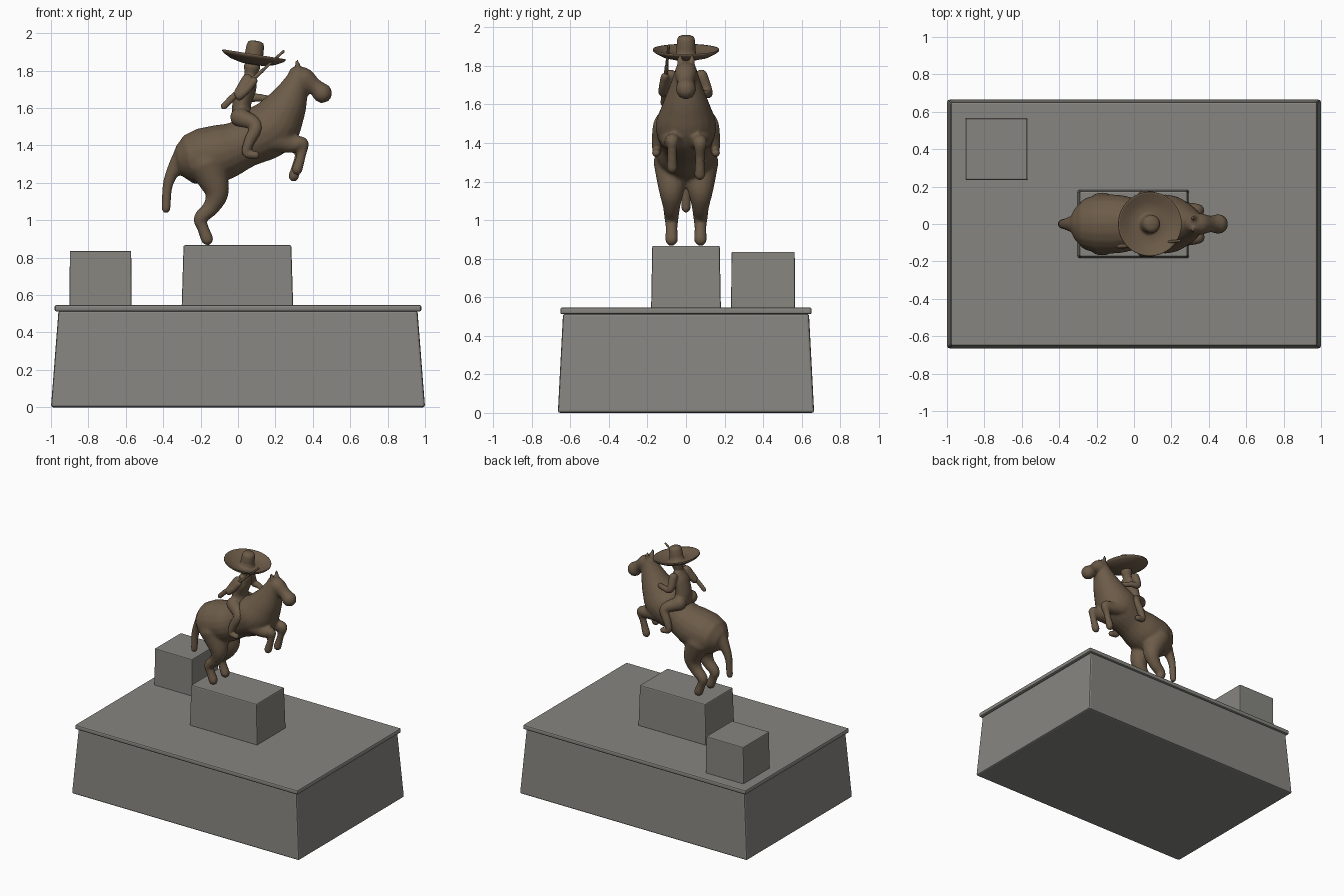
import bpy, bmesh, math
from mathutils import Vector, Matrix

cube = bpy.data.objects.get("Cube")
if cube:
    bpy.data.objects.remove(cube)


def material(name, rgb):
    m = bpy.data.materials.new(name)
    m.use_nodes = True
    m.diffuse_color = (*rgb, 1)
    m.node_tree.nodes["Principled BSDF"].inputs["Base Color"].default_value = (*rgb, 1)
    return m


STONE = material("grey stone", (0.24, 0.235, 0.215))
BRONZE = material("brown bronze", (0.15, 0.105, 0.065))


def finish(name, bm, mat):
    bmesh.ops.recalc_face_normals(bm, faces=bm.faces)
    mesh = bpy.data.meshes.new(name)
    bm.to_mesh(mesh)
    bm.free()
    mesh.materials.append(mat)
    ob = bpy.data.objects.new(name, mesh)
    bpy.context.collection.objects.link(ob)
    return ob


def block(name, centre, bottom, top, z0, z1, bevel):
    """Tapered box; bottom and top are half sizes."""
    bm = bmesh.new()
    bmesh.ops.create_cube(bm, size=2)
    for v in bm.verts:
        half, z = (top, z1) if v.co.z > 0 else (bottom, z0)
        v.co = (centre[0] + v.co.x * half[0], centre[1] + v.co.y * half[1], z)
    bmesh.ops.bevel(bm, geom=bm.edges[:], offset=bevel, segments=2, affect='EDGES', profile=0.5)
    return finish(name, bm, STONE)


def bridge(bm, rings):
    for a, b in zip(rings, rings[1:]):
        n = len(a)
        for i in range(n):
            bm.faces.new((a[i], a[(i + 1) % n], b[(i + 1) % n], b[i]))


def tube(bm, pts, wide=1.0, mirror=False, steps=6, sides=20):
    """Smooth round-ended limb through (x, y, z, radius) points."""
    p = [Vector(q) for q in pts]
    p = [2 * p[0] - p[1]] + p + [2 * p[-1] - p[-2]]
    path = []
    for a, b, c, d in zip(p, p[1:], p[2:], p[3:]):
        for k in range(steps):
            t = k / steps
            path.append(0.5 * (2 * b + (c - a) * t + (2 * a - 5 * b + 4 * c - d) * t * t
                               + (3 * b - a - 3 * c + d) * t ** 3))
    path.append(p[-2])
    spots = []
    for i, q in enumerate(path):
        tan = (path[min(i + 1, len(path) - 1)] - path[max(i - 1, 0)]).to_3d().normalized()
        caps = [0]
        if i == 0:
            caps = [-85, -60, -30, 0]
        elif i == len(path) - 1:
            caps = [0, 30, 60, 85]
        for deg in caps:
            ang = math.radians(deg)
            spots.append((q.to_3d() + tan * q.w * math.sin(ang), tan, q.w * math.cos(ang)))
    for sign in ((1, -1) if mirror else (1,)):
        rings = []
        for c, tan, r in spots:
            u = Vector((0, 1, 0))
            u = (u - tan * u.dot(tan)).normalized()
            v = tan.cross(u)
            ring = []
            for k in range(sides):
                a = math.tau * k / sides
                co = c + u * (math.cos(a) * r * wide) + v * (math.sin(a) * r)
                ring.append(bm.verts.new((co.x, co.y * sign, co.z)))
            rings.append(ring)
        bridge(bm, rings)
        bm.faces.new(rings[0])
        bm.faces.new(rings[-1])


def blend(ob, voxel, iterations):
    """Melt overlapping limbs into one sculpted surface."""
    m = ob.modifiers.new("merge", 'REMESH')
    m.mode = 'VOXEL'
    m.voxel_size = voxel
    m.use_smooth_shade = True
    s = ob.modifiers.new("soften", 'SMOOTH')
    s.factor = 0.5
    s.iterations = iterations


def smooth(ob):
    for f in ob.data.polygons:
        f.use_smooth = True


# Stone base, slab and plinths
block("base", (0, 0), (1, 0.665), (0.96, 0.638), 0, 0.515, 0.012)
block("base_slab", (0, 0), (0.98, 0.652), (0.98, 0.652), 0.512, 0.547, 0.01)
block("plinth", (-0.003, 0), (0.298, 0.181), (0.288, 0.175), 0.54, 0.867, 0.008)
block("side_block", (-0.735, 0.4), (0.166, 0.166), (0.164, 0.164), 0.54, 0.836, 0.006)

# Horse: trunk and neck, head, tail, ears, legs
bm = bmesh.new()
tube(bm, [(-0.19, 0, 1.34, 0.152), (-0.08, 0, 1.365, 0.15), (0.03, 0, 1.41, 0.132),
          (0.17, 0, 1.49, 0.152), (0.245, 0, 1.59, 0.12), (0.295, 0, 1.69, 0.083),
          (0.325, 0, 1.765, 0.058)], wide=1.04)
tube(bm, [(0.32, 0, 1.775, 0.053), (0.355, 0, 1.755, 0.058), (0.41, 0, 1.715, 0.044),
          (0.45, 0, 1.68, 0.054)])
tube(bm, [(-0.27, 0, 1.35, 0.08), (-0.335, 0, 1.28, 0.042), (-0.375, 0, 1.19, 0.028),
          (-0.385, 0, 1.06, 0.024)])
tube(bm, [(0.325, 0.03, 1.80, 0.018), (0.315, 0.033, 1.85, 0.011)], mirror=True)
tube(bm, [(-0.17, 0.07, 1.3, 0.1), (-0.115, 0.075, 1.16, 0.068), (-0.14, 0.075, 1.075, 0.046),
          (-0.2, 0.075, 1.01, 0.037), (-0.188, 0.075, 0.96, 0.031),
          (-0.165, 0.075, 0.9, 0.034)], mirror=True)
for side, dx, dz in ((1, 0, 0), (-1, 0.018, 0.035)):
    y = side * 0.072
    tube(bm, [(0.2, y, 1.43, 0.07), (0.285, y, 1.405, 0.045), (0.342, y, 1.4 + dz / 3, 0.036),
              (0.325 + dx, y, 1.33 + dz, 0.025), (0.298 + dx, y, 1.235 + dz, 0.029)])
blend(finish("horse", bm, BRONZE), 0.011, 3)

# Rider: torso, head, legs with feet, arms
bm = bmesh.new()
tube(bm, [(0.025, 0, 1.55, 0.06), (0.02, 0, 1.62, 0.05), (0.045, 0, 1.7, 0.052),
          (0.06, 0, 1.745, 0.042)], wide=1.45)
tube(bm, [(0.065, 0, 1.77, 0.03), (0.075, 0, 1.82, 0.045)])
tube(bm, [(0.01, 0.07, 1.55, 0.052), (0.095, 0.13, 1.505, 0.037), (0.06, 0.148, 1.42, 0.029),
          (0.045, 0.152, 1.36, 0.023), (0.095, 0.155, 1.348, 0.021)], mirror=True)
tube(bm, [(0.055, 0.08, 1.75, 0.032), (0.06, 0.112, 1.665, 0.027), (0.115, 0.105, 1.655, 0.021),
          (0.18, 0.065, 1.645, 0.02)])
tube(bm, [(0.05, -0.08, 1.75, 0.032), (0.0, -0.115, 1.665, 0.027), (0.045, -0.12, 1.695, 0.021),
          (0.085, -0.11, 1.745, 0.021)])
blend(finish("rider", bm, BRONZE), 0.007, 3)

# Rifle: stock and barrel
bm = bmesh.new()
tube(bm, [(-0.075, -0.12, 1.61, 0.017), (-0.02, -0.115, 1.665, 0.017),
          (0.02, -0.11, 1.7, 0.011)], sides=12, wide=0.7)
tube(bm, [(0.02, -0.11, 1.7, 0.012), (0.13, -0.1, 1.8, 0.01)], sides=12)
tube(bm, [(0.1, -0.103, 1.773, 0.008), (0.243, -0.09, 1.903, 0.007)], sides=12)
smooth(finish("rifle", bm, BRONZE))

# Wide-brimmed hat, lathed and tilted
bm = bmesh.new()
profile = [(0.001, -0.034), (0.06, -0.03), (0.12, -0.016), (0.16, 0.005), (0.172, 0.016),
           (0.171, 0.024), (0.163, 0.021), (0.12, -0.001), (0.065, -0.013), (0.053, -0.008),
           (0.049, 0.03), (0.047, 0.07), (0.04, 0.088), (0.025, 0.095), (0.001, 0.097)]
rings = [[bm.verts.new((r * math.cos(math.tau * k / 40), r * math.sin(math.tau * k / 40), z))
          for k in range(40)] for r, z in profile]
bridge(bm, rings)
bm.faces.new(rings[0])
bm.faces.new(rings[-1])
tilt = Matrix.Translation((0.082, 0, 1.864)) @ Matrix.Rotation(math.radians(9), 4, 'Y')
bm.transform(tilt)
smooth(finish("hat", bm, BRONZE))
